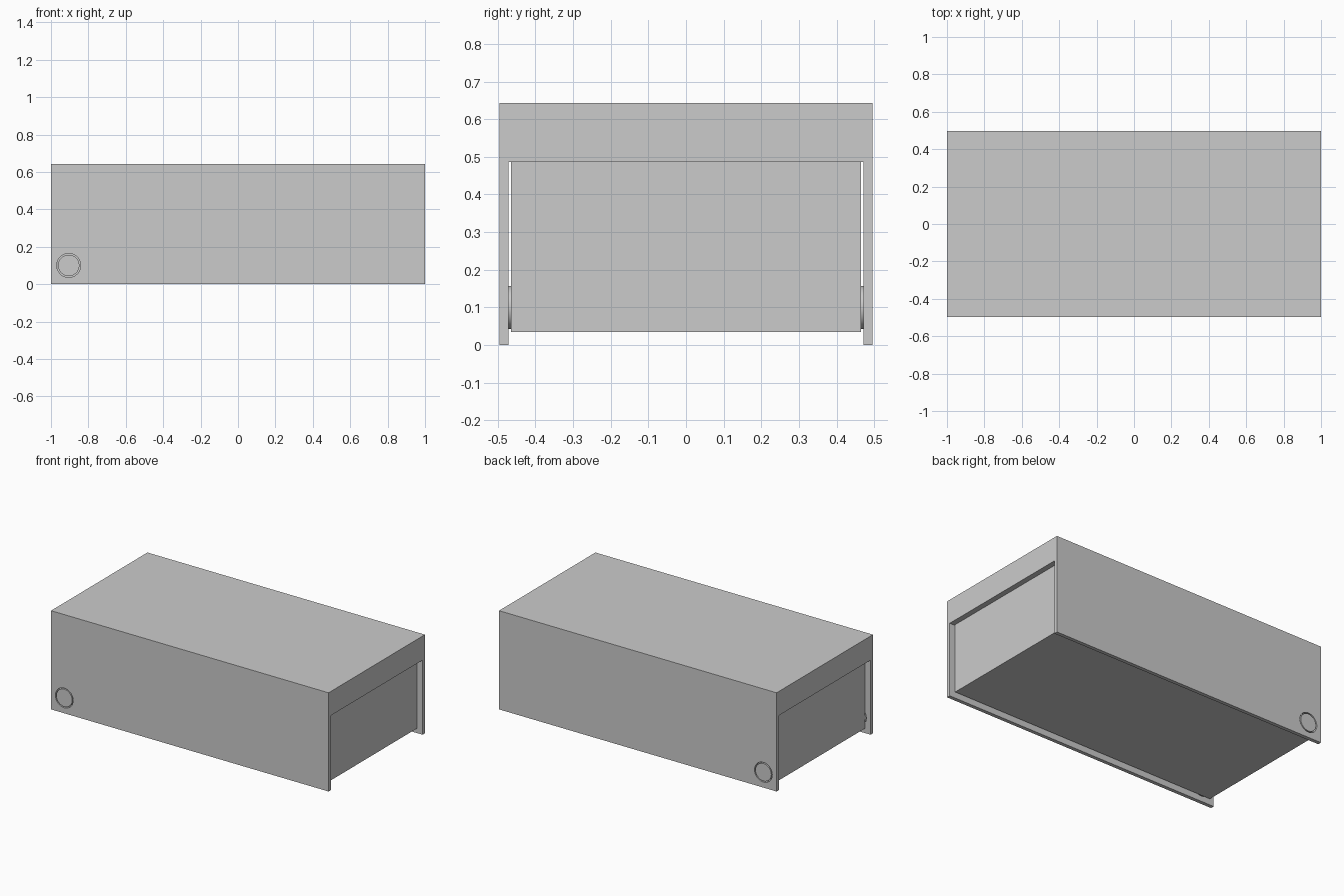
import bpy
import bmesh
import math
from mathutils import Matrix

if "Cube" in bpy.data.objects:
    bpy.data.objects.remove(bpy.data.objects["Cube"], do_unlink=True)

HALF_LENGTH, HALF_WIDTH, HEIGHT = 1.0, 0.496, 0.643
WALL_INNER, BOX_HALF, BOX_TOP, BOX_BOTTOM = 0.472, 0.465, 0.486, 0.035
PIN_X, PIN_Z, PIN_RADIUS, HOLE_RADIUS = -0.905, 0.1, 0.057, 0.064

grey = bpy.data.materials.new("light grey")
grey.use_nodes = True
colour = (0.6, 0.6, 0.6, 1)
grey.diffuse_color = colour
grey.node_tree.nodes["Principled BSDF"].inputs["Base Color"].default_value = colour


def add_object(name, bm):
    bmesh.ops.recalc_face_normals(bm, faces=bm.faces)
    mesh = bpy.data.meshes.new(name)
    bm.to_mesh(mesh)
    bm.free()
    mesh.materials.append(grey)
    obj = bpy.data.objects.new(name, mesh)
    bpy.context.collection.objects.link(obj)
    return obj


def extrude_profile(name, profile, half_length):
    """Extrude a (y, z) outline along x."""
    bm = bmesh.new()
    face = bm.faces.new([bm.verts.new((-half_length, y, z)) for y, z in profile])
    geom = bmesh.ops.extrude_face_region(bm, geom=[face])["geom"]
    verts = [v for v in geom if isinstance(v, bmesh.types.BMVert)]
    bmesh.ops.translate(bm, verts=verts, vec=(2 * half_length, 0, 0))
    return add_object(name, bm)


def cross_cylinder(name, radius, y_start, y_end):
    """Cylinder along y at the pivot position."""
    bm = bmesh.new()
    place = (Matrix.Translation((PIN_X, (y_start + y_end) / 2, PIN_Z))
             @ Matrix.Rotation(math.pi / 2, 4, "X"))
    bmesh.ops.create_cone(bm, cap_ends=True, segments=48, radius1=radius,
                          radius2=radius, depth=abs(y_end - y_start), matrix=place)
    return add_object(name, bm)


def activate(obj):
    bpy.ops.object.select_all(action="DESELECT")
    obj.select_set(True)
    bpy.context.view_layer.objects.active = obj


def smooth(obj):
    activate(obj)
    bpy.ops.object.shade_smooth_by_angle(angle=math.radians(30))


# Outer cover: thick top with two thin side walls, open at both ends
half_outline = [(HALF_WIDTH, HEIGHT), (HALF_WIDTH, 0), (WALL_INNER, 0), (WALL_INNER, BOX_TOP)]
outline = half_outline + [(-y, z) for y, z in reversed(half_outline)]
cover = extrude_profile("outer_cover", outline, HALF_LENGTH)

# Pivot holes through both walls
cutter = cross_cylinder("hole_cutter", HOLE_RADIUS, -0.6, 0.6)
cutter.hide_render = True
cut = cover.modifiers.new("pivot_holes", "BOOLEAN")
cut.operation = "DIFFERENCE"
cut.solver = "EXACT"
cut.object = cutter
activate(cover)
bpy.ops.object.modifier_apply(modifier=cut.name)
bpy.data.objects.remove(cutter, do_unlink=True)
smooth(cover)

# Inner box, set in slightly from the open ends
extrude_profile("inner_box", [(-BOX_HALF, BOX_BOTTOM), (BOX_HALF, BOX_BOTTOM),
                              (BOX_HALF, BOX_TOP), (-BOX_HALF, BOX_TOP)], 0.965)

# Pivot pins flush with the outside of the walls
for side, name in ((-1, "front_pin"), (1, "back_pin")):
    smooth(cross_cylinder(name, PIN_RADIUS, side * BOX_HALF, side * HALF_WIDTH))
